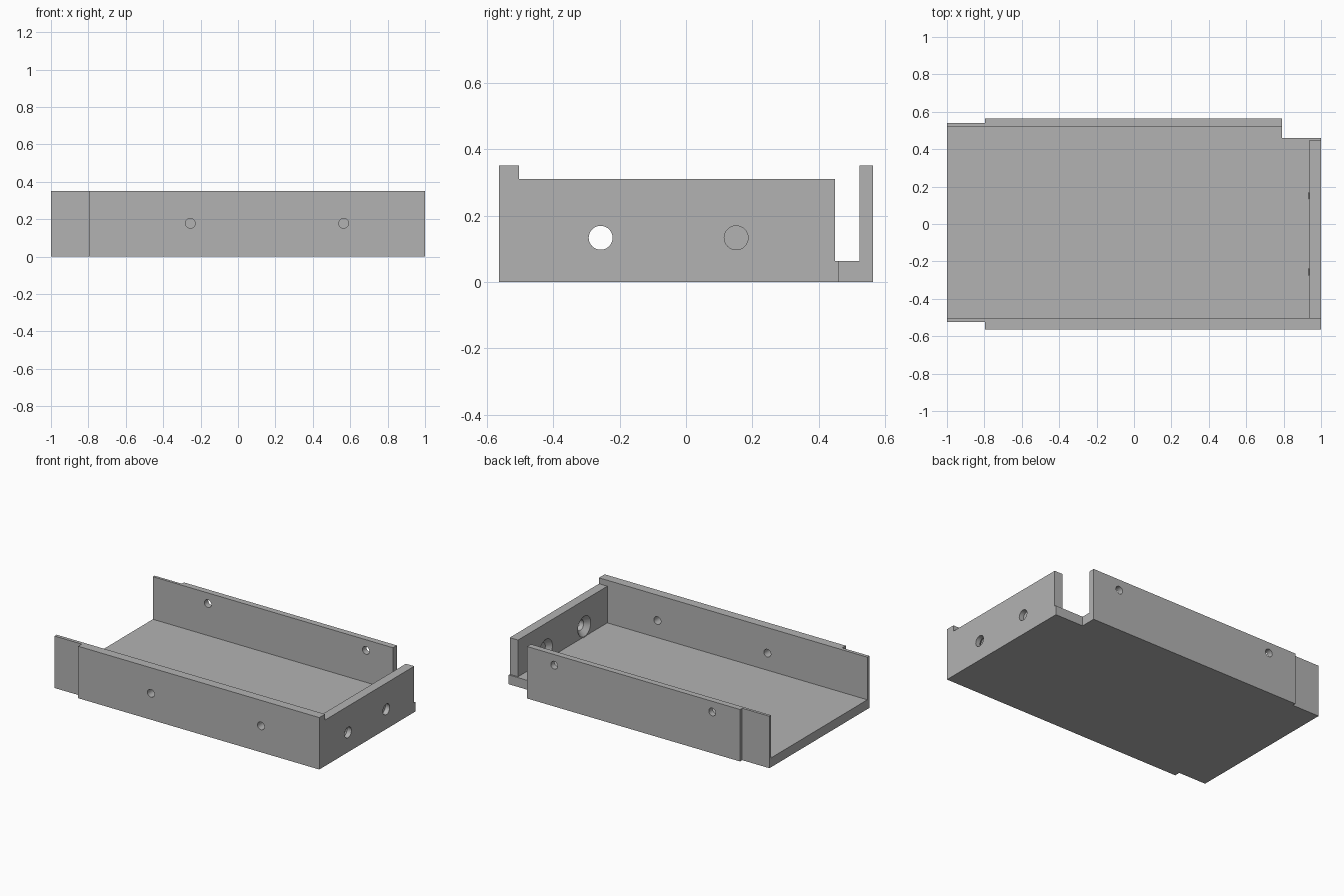
import bpy
import bmesh
from math import pi
from mathutils import Matrix, Vector

if "Cube" in bpy.data.objects:
    bpy.data.objects.remove(bpy.data.objects["Cube"], do_unlink=True)

HEIGHT, FLOOR, LIP = 0.35, 0.063, 0.31

grey = bpy.data.materials.new("plain grey")
grey.use_nodes = True
colour = (0.45, 0.45, 0.45, 1)
grey.diffuse_color = colour
grey.node_tree.nodes["Principled BSDF"].inputs["Base Color"].default_value = colour


def add_object(name, bm):
    bmesh.ops.recalc_face_normals(bm, faces=bm.faces)
    mesh = bpy.data.meshes.new(name)
    bm.to_mesh(mesh)
    bm.free()
    mesh.materials.append(grey)
    obj = bpy.data.objects.new(name, mesh)
    bpy.context.collection.objects.link(obj)
    return obj


def prism(name, outline, z0, z1):
    bm = bmesh.new()
    face = bm.faces.new([bm.verts.new((x, y, z0)) for x, y in outline])
    top = bmesh.ops.extrude_face_region(bm, geom=[face])["geom"]
    bmesh.ops.translate(bm, vec=(0, 0, z1 - z0),
                        verts=[v for v in top if isinstance(v, bmesh.types.BMVert)])
    return add_object(name, bm)


def box(name, x0, x1, y0, y1, z0, z1):
    return prism(name, [(x0, y0), (x1, y0), (x1, y1), (x0, y1)], z0, z1)


def drill(name, start, end, r1, r2):
    """Round or tapered cutter running from start to end."""
    a, b = Vector(start), Vector(end)
    axis = b - a
    turn = axis.to_track_quat('Z', 'Y').to_matrix().to_4x4()
    bm = bmesh.new()
    bmesh.ops.create_cone(bm, cap_ends=True, segments=32, radius1=r1, radius2=r2,
                          depth=axis.length,
                          matrix=Matrix.Translation((a + b) / 2) @ turn)
    return add_object(name, bm)


def cut(target, cutter):
    cutter.hide_render = True
    mod = target.modifiers.new(cutter.name, 'BOOLEAN')
    mod.operation = 'DIFFERENCE'
    mod.solver = 'EXACT'
    mod.object = cutter
    bpy.context.view_layer.objects.active = target
    bpy.ops.object.modifier_apply(modifier=mod.name)
    bpy.data.objects.remove(cutter, do_unlink=True)


# Solid block with stepped ends
tray = prism("tray", [(-1, -0.525), (-0.797, -0.525), (-0.797, -0.563), (1, -0.563),
                      (1, 0.459), (0.79, 0.459), (0.79, 0.563), (-0.797, 0.563),
                      (-0.797, 0.54), (-1, 0.54)], 0, HEIGHT)

# Open channel, lowered end plate and corner notch
cut(tray, box("channel", -1.2, 0.938, -0.502, 0.522, FLOOR, 0.5))
cut(tray, box("end_plate_drop", 0.9, 1.2, -0.502, 0.7, LIP, 0.5))
cut(tray, box("corner_notch", 0.7, 1.2, 0.448, 0.522, FLOOR, 0.5))

# Side wall holes
for x in (-0.255, 0.565):
    cut(tray, drill("front_hole", (x, -0.7, 0.178), (x, -0.4, 0.178), 0.026, 0.026))
for x in (-0.59, 0.588):
    cut(tray, drill("back_hole", (x, 0.45, 0.278), (x, 0.7, 0.278), 0.026, 0.026))

# End plate holes, countersunk from the inside
for y in (-0.257, 0.151):
    cut(tray, drill("end_hole", (0.9, y, 0.133), (1.1, y, 0.133), 0.036, 0.036))
    cut(tray, drill("countersink", (0.934, y, 0.133), (0.968, y, 0.133), 0.073, 0.036))

# Smooth hole walls, crisp edges
bpy.ops.object.select_all(action='DESELECT')
tray.select_set(True)
bpy.context.view_layer.objects.active = tray
bpy.ops.object.shade_smooth_by_angle(angle=pi / 6)
